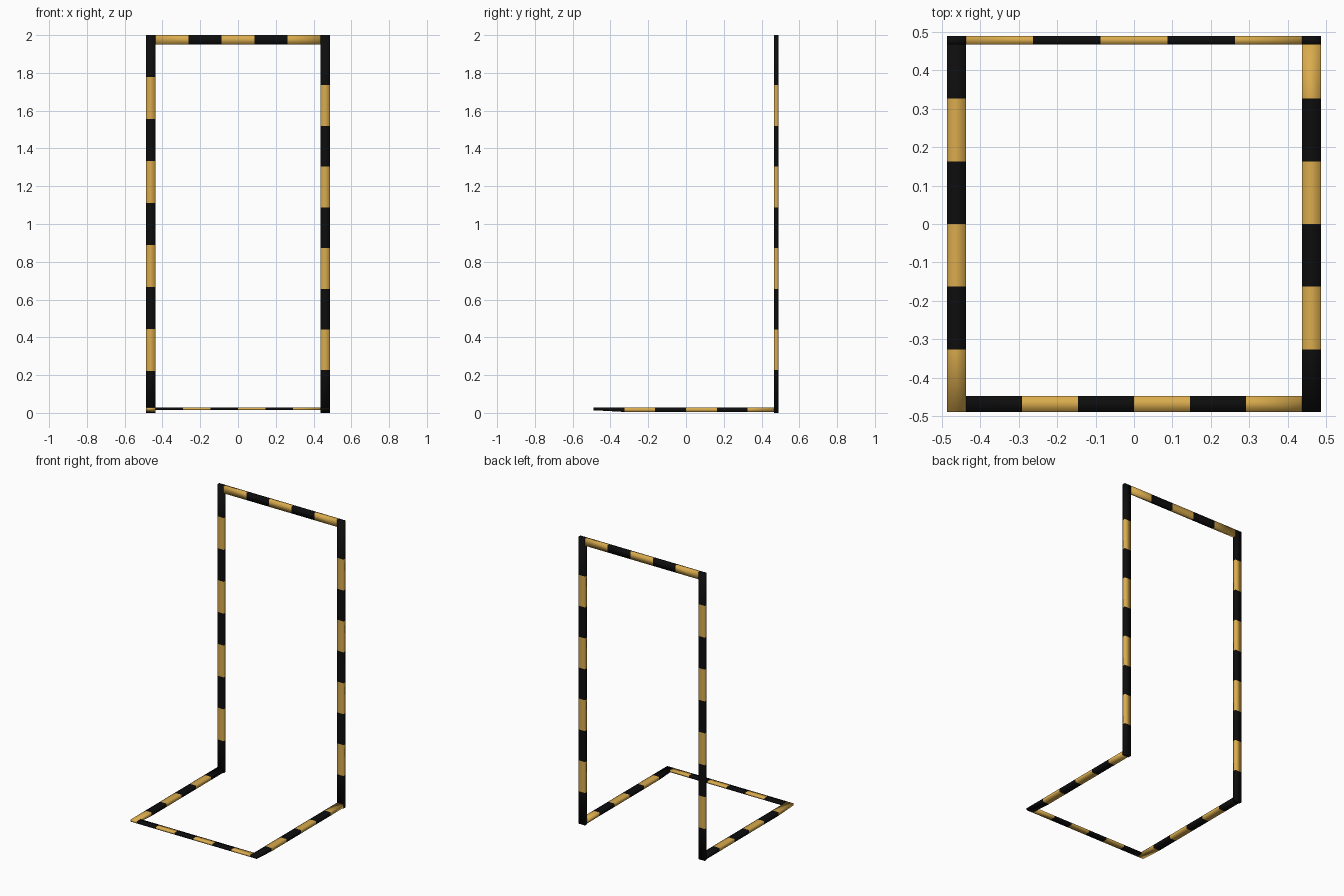
import bpy, bmesh

if "Cube" in bpy.data.objects:
    bpy.data.objects.remove(bpy.data.objects["Cube"])


def material(name, color):
    m = bpy.data.materials.new(name)
    m.diffuse_color = color
    m.use_nodes = True
    m.node_tree.nodes["Principled BSDF"].inputs["Base Color"].default_value = m.diffuse_color
    return m


BLACK = material("black", (0.004, 0.004, 0.004, 1))
GOLD = material("gold", (0.70, 0.41, 0.075, 1))


def bar(name, axis, stops, a, b, first_gold, raised=None):
    """Striped bar along an axis; a and b are (min, max) of the other two axes.
    raised: {stop index: lower edge of the last axis} for a sloping underside."""
    raised = raised or {}
    bm = bmesh.new()
    rings = []
    for i, s in enumerate(stops):
        low = raised.get(i, b[0])
        ring = []
        for u, v in ((a[0], low), (a[1], low), (a[1], b[1]), (a[0], b[1])):
            co = [u, v]
            co.insert(axis, s)
            ring.append(bm.verts.new(co))
        rings.append(ring)
    for i in range(len(rings) - 1):
        r, q = rings[i], rings[i + 1]
        for k in range(4):
            n = (k + 1) % 4
            f = bm.faces.new((r[k], r[n], q[n], q[k]))
            f.material_index = (i + first_gold) % 2
    bm.faces.new(rings[0]).material_index = first_gold
    bm.faces.new(rings[-1]).material_index = (len(stops) - 2 + first_gold) % 2
    bmesh.ops.recalc_face_normals(bm, faces=bm.faces)
    for f in bm.faces:
        f.smooth = True
    me = bpy.data.meshes.new(name)
    bm.to_mesh(me)
    bm.free()
    me.materials.append(BLACK)
    me.materials.append(GOLD)
    ob = bpy.data.objects.new(name, me)
    bpy.context.collection.objects.link(ob)


def steps(lo, hi, n):
    return [lo + (hi - lo) * i / n for i in range(n + 1)]


IN, OUT = 0.437, 0.487       # inner and outer edge of the frame in x
BACK = (0.467, 0.489)        # depth of the upright frame
Z0, Z1, TIP = 0.005, 0.028, 0.014   # base frame heights, raised front underside

# Upright frame
bar("left_post", 2, steps(0, 2, 9), (-OUT, -IN), BACK, 0)
bar("right_post", 2, [0] + steps(0.226, 1.735, 7) + [2], (IN, OUT), BACK, 0)
bar("top_bar", 0, steps(-IN, IN, 5), BACK, (1.95, 2.0), 1)

# Base frame
side = steps(-0.489, 0.489, 6)[:-1] + [BACK[0]]
bar("left_base_bar", 1, side, (-OUT, -IN), (Z0, Z1), 1, {0: TIP})
bar("right_base_bar", 1, side, (IN, OUT), (Z0, Z1), 0, {0: TIP})
bar("front_base_bar", 0, steps(-IN, IN, 6), (-0.489, -0.447), (TIP, Z1), 0)
